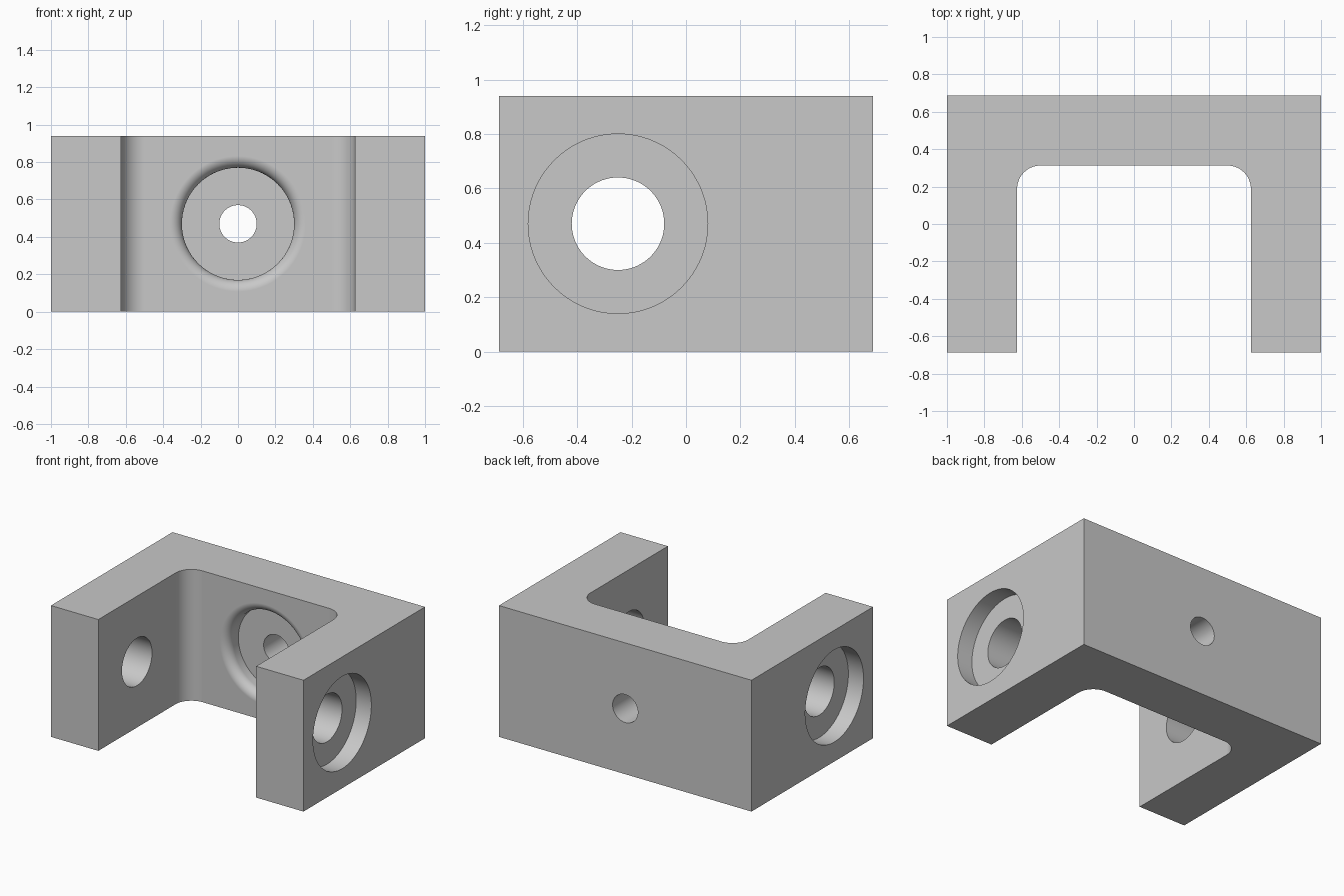
import bpy
import bmesh
from math import pi, cos, sin, radians
from mathutils import Vector

if "Cube" in bpy.data.objects:
    bpy.data.objects.remove(bpy.data.objects["Cube"], do_unlink=True)

# Overall sizes
HALF_X, HALF_Y, HEIGHT = 1.0, 0.6875, 0.94
WALL = 0.375
CORNER = 0.125
LIP = 0.0625
SINK = 0.12

grey = bpy.data.materials.new("plain grey")
grey.use_nodes = True
grey.diffuse_color = (0.58, 0.58, 0.58, 1)
grey.node_tree.nodes["Principled BSDF"].inputs["Base Color"].default_value = grey.diffuse_color


def make_object(name, bm):
    bmesh.ops.recalc_face_normals(bm, faces=bm.faces)
    mesh = bpy.data.meshes.new(name)
    bm.to_mesh(mesh)
    bm.free()
    mesh.materials.append(grey)
    obj = bpy.data.objects.new(name, mesh)
    bpy.context.collection.objects.link(obj)
    return obj


def arc(cx, cy, radius, start, end, steps=12):
    angles = [start + (end - start) * i / steps for i in range(steps + 1)]
    return [(cx + radius * cos(a), cy + radius * sin(a)) for a in angles]


def lathe(name, profile, location, rotation):
    """Solid of revolution; local z points out of the face being cut."""
    bm = bmesh.new()
    verts = [bm.verts.new((r, 0, z)) for r, z in profile]
    edges = [bm.edges.new(pair) for pair in zip(verts, verts[1:])]
    bmesh.ops.spin(bm, geom=verts + edges, cent=(0, 0, 0), axis=(0, 0, 1),
                   angle=2 * pi, steps=72)
    bmesh.ops.remove_doubles(bm, verts=bm.verts, dist=0.0001)
    obj = make_object(name, bm)
    obj.location, obj.rotation_euler = location, rotation
    obj.hide_render = True
    return obj


# U-shaped body with rounded inner corners
inner_x, inner_y = HALF_X - WALL, HALF_Y - WALL
right_half = [(HALF_X, HALF_Y), (HALF_X, -HALF_Y), (inner_x, -HALF_Y)]
right_half += arc(inner_x - CORNER, inner_y - CORNER, CORNER, 0, pi / 2)
outline = right_half + [(-x, y) for x, y in reversed(right_half)]
bm = bmesh.new()
base = bm.faces.new([bm.verts.new((x, y, 0)) for x, y in outline])
top = bmesh.ops.extrude_face_region(bm, geom=[base])["geom"]
bmesh.ops.translate(bm, vec=Vector((0, 0, HEIGHT)),
                    verts=[v for v in top if isinstance(v, bmesh.types.BMVert)])
bracket = make_object("bracket_body", bm)

# Counterbored holes through both arms
side_bore = [(0, -0.6), (0.17, -0.6), (0.17, -SINK), (0.33, -SINK), (0.33, 0.1), (0, 0.1)]
cutters = [lathe("arm_hole_cutter", side_bore, (side * HALF_X, -0.25, HEIGHT / 2),
                 (0, side * radians(90), 0)) for side in (-1, 1)]

# Recess with a rounded lip and a small hole through the back wall
lip = arc(0.3 + LIP, -LIP, LIP, pi, pi / 2)
back_bore = [(0, -0.6), (0.1, -0.6), (0.1, -SINK), (0.3, -SINK)] + lip
back_bore += [(0.3 + LIP, 0.1), (0, 0.1)]
cutters.append(lathe("back_hole_cutter", back_bore, (0, inner_y, HEIGHT / 2),
                     (radians(90), 0, 0)))

# Cut the holes, then drop the cutters
bpy.ops.object.select_all(action="DESELECT")
bpy.context.view_layer.objects.active = bracket
bracket.select_set(True)
for cutter in cutters:
    mod = bracket.modifiers.new("cut", "BOOLEAN")
    mod.operation, mod.solver, mod.object = "DIFFERENCE", "EXACT", cutter
    bpy.ops.object.modifier_apply(modifier=mod.name)
    bpy.data.objects.remove(cutter, do_unlink=True)

# Smooth rounds, flat planes
bpy.ops.object.shade_smooth_by_angle(angle=radians(30))
normals = bracket.modifiers.new("flat planes", "WEIGHTED_NORMAL")
normals.keep_sharp = True
